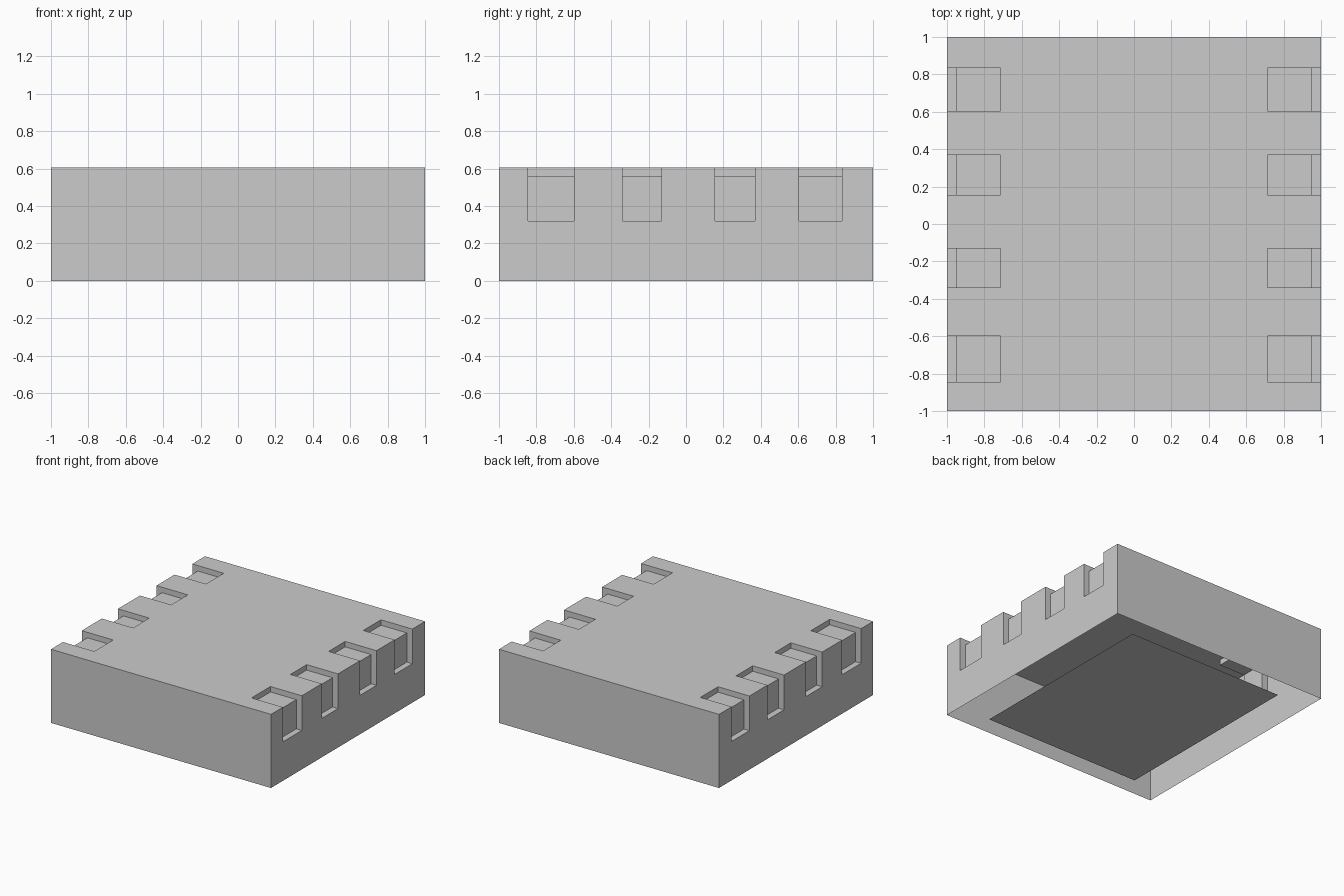
import bpy, bmesh

if "Cube" in bpy.data.objects:
    bpy.data.objects.remove(bpy.data.objects["Cube"])

H = 0.605                     # overall height
INNER_X, STEP_X = 0.715, 0.95   # notch reach on top, recessed side face
FLOOR_Z, STEP_Z = 0.32, 0.56    # notch floor on side, recessed top face
NOTCHES = [(-0.845, -0.60), (-0.34, -0.13), (0.155, 0.37), (0.605, 0.835)]


def make_object(name, bm):
    bmesh.ops.recalc_face_normals(bm, faces=bm.faces[:])
    mesh = bpy.data.meshes.new(name)
    bm.to_mesh(mesh)
    bm.free()
    obj = bpy.data.objects.new(name, mesh)
    bpy.context.collection.objects.link(obj)
    return obj


def add_prism(bm, profile, y0, y1):
    """Extrude an (x, z) profile along y."""
    face = bm.faces.new([bm.verts.new((x, y0, z)) for x, z in profile])
    ext = bmesh.ops.extrude_face_region(bm, geom=[face])["geom"]
    verts = [v for v in ext if isinstance(v, bmesh.types.BMVert)]
    bmesh.ops.translate(bm, verts=verts, vec=(0, y1 - y0, 0))


# Box-shaped cover
bm = bmesh.new()
add_prism(bm, [(-1, 0), (1, 0), (1, H), (-1, H)], -1, 1)
cover = make_object("cover", bm)

# L-shaped cutters wrapping over both upper side edges
bm = bmesh.new()
profile = [(STEP_X, FLOOR_Z), (1.2, FLOOR_Z), (1.2, H + 0.2),
           (INNER_X, H + 0.2), (INNER_X, STEP_Z), (STEP_X, STEP_Z)]
for side in (1, -1):
    for y0, y1 in NOTCHES:
        add_prism(bm, [(side * x, z) for x, z in profile], y0, y1)
cutter = make_object("notch_cutter", bm)
cutter.hide_render = True

cut = cover.modifiers.new("notches", "BOOLEAN")
cut.operation = "DIFFERENCE"
cut.solver = "EXACT"
cut.object = cutter
bpy.context.view_layer.objects.active = cover
bpy.ops.object.modifier_apply(modifier=cut.name)
bpy.data.objects.remove(cutter)

# Open the underside, leaving a thin-walled shell
bm = bmesh.new()
bm.from_mesh(cover.data)
bottom = [f for f in bm.faces if all(abs(v.co.z) < 1e-4 for v in f.verts)]
bmesh.ops.delete(bm, geom=bottom, context="FACES")
bm.to_mesh(cover.data)
bm.free()

# Flat base panel in the middle of the open underside
y0, y1 = NOTCHES[0][0], NOTCHES[-1][1]
bm = bmesh.new()
bm.faces.new([bm.verts.new(c) for c in (
    (-INNER_X, y0, 0), (-INNER_X, y1, 0), (INNER_X, y1, 0), (INNER_X, y0, 0))])
base = make_object("base_panel", bm)
if base.data.polygons[0].normal.z > 0:
    base.data.flip_normals()
